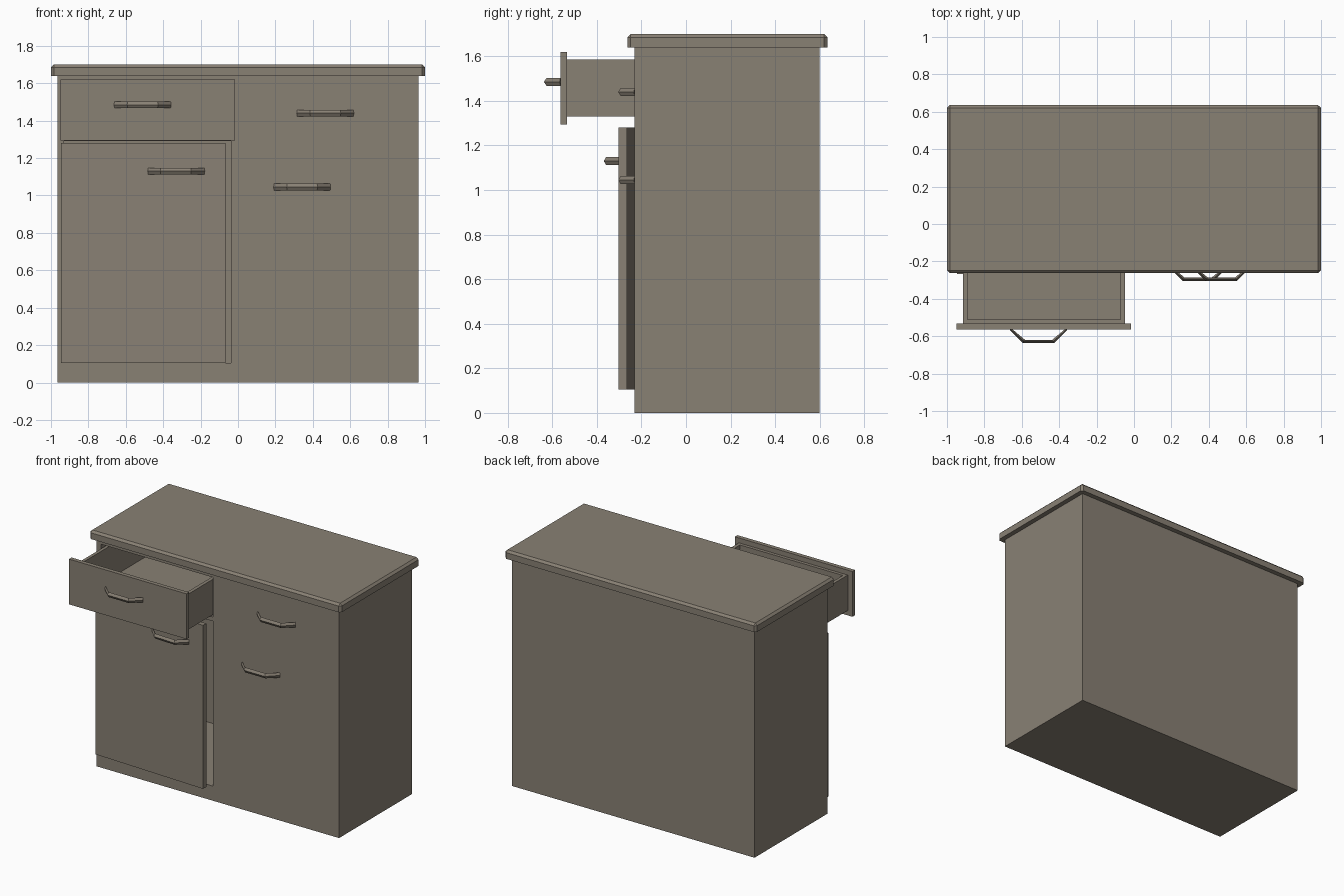
import bpy, bmesh, math
from mathutils import Matrix, Vector

if "Cube" in bpy.data.objects:
    bpy.data.objects.remove(bpy.data.objects["Cube"])

mat = bpy.data.materials.new("grey_brown")
mat.diffuse_color = (0.25, 0.218, 0.175, 1)
mat.use_nodes = True
mat.node_tree.nodes["Principled BSDF"].inputs["Base Color"].default_value = mat.diffuse_color


def add_object(name, bm):
    bmesh.ops.recalc_face_normals(bm, faces=bm.faces)
    me = bpy.data.meshes.new(name)
    bm.to_mesh(me)
    bm.free()
    me.materials.append(mat)
    ob = bpy.data.objects.new(name, me)
    bpy.context.collection.objects.link(ob)
    return ob


def box(name, lo, hi):
    bm = bmesh.new()
    lo, hi = Vector(lo), Vector(hi)
    m = Matrix.Translation((lo + hi) / 2) @ Matrix.Diagonal((*(hi - lo), 1))
    bmesh.ops.create_cube(bm, size=1, matrix=m)
    return add_object(name, bm)


def carve(ob, lo, hi):
    cutter = box("cutter", lo, hi)
    cutter.hide_render = True
    mod = ob.modifiers.new("carve", 'BOOLEAN')
    mod.operation = 'DIFFERENCE'
    mod.solver = 'EXACT'
    mod.object = cutter
    bpy.context.view_layer.objects.active = ob
    bpy.ops.object.modifier_apply(modifier=mod.name)
    bpy.data.objects.remove(cutter)


def handle(name, loc, angle=0.0):
    # bent bar with a diamond section, swept along a trapezoid path
    path = [(-0.15, 0.0), (-0.08, -0.063), (0.08, -0.063), (0.15, 0.0)]
    offsets = [(0.006, -0.004), (0.004, -0.011), (-0.004, -0.011), (-0.006, -0.004)]
    bm = bmesh.new()
    rings = []
    for (x, y), (dx, dy) in zip(path, offsets):
        s = 1 if x < 0 else -1
        outer = (x - s * 0.003, y + dy, 0)
        inner = (x + dx + s * 0.004, y + 0.006 if y < 0 else y, 0)
        mid = (x, y)
        rings.append([bm.verts.new(p) for p in
                      (outer, (*mid, 0.018), inner, (*mid, -0.018))])
    for a, b in zip(rings, rings[1:]):
        for i in range(4):
            j = (i + 1) % 4
            bm.faces.new((a[i], a[j], b[j], b[i]))
    bm.faces.new(rings[0])
    bm.faces.new(rings[-1])
    ob = add_object(name, bm)
    ob.location = loc
    ob.rotation_euler[2] = angle


# cabinet body with hollow drawer bay and cupboard
body = box("cabinet_body", (-0.965, -0.23, 0), (0.965, 0.6, 1.64))
carve(body, (-0.93, -0.4, 0.105), (-0.037, 0.56, 1.29))
carve(body, (-0.93, -0.4, 1.32), (-0.037, 0.56, 1.605))

# countertop with chamfered upper and corner edges
top = box("countertop", (-1, -0.263, 1.64), (1, 0.635, 1.7))
bm = bmesh.new()
bm.from_mesh(top.data)
edges = [e for e in bm.edges if max(v.co.z for v in e.verts) > 1.69]
bmesh.ops.bevel(bm, geom=edges, offset=0.015, segments=1, affect='EDGES')
bm.to_mesh(top.data)
bm.free()

# open drawer
drawer = box("drawer_box", (-0.913, -0.533, 1.33), (-0.047, 0.25, 1.585))
carve(drawer, (-0.89, -0.51, 1.352), (-0.072, 0.228, 1.7))
box("drawer_front", (-0.95, -0.563, 1.295), (-0.015, -0.533, 1.62))
handle("drawer_handle", (-0.51, -0.563, 1.485))

# door hinged on the left, slightly ajar
swing = -math.asin(0.04)
door = box("door", (0, -0.037, 0.105), (0.88, 0, 1.28))
door.location = (-0.945, -0.23, 0)
door.rotation_euler[2] = swing
handle("door_handle", (-0.33, -0.292, 1.13), swing)

# handles on the right half
handle("right_upper_handle", (0.467, -0.23, 1.44))
handle("right_lower_handle", (0.343, -0.23, 1.045))
